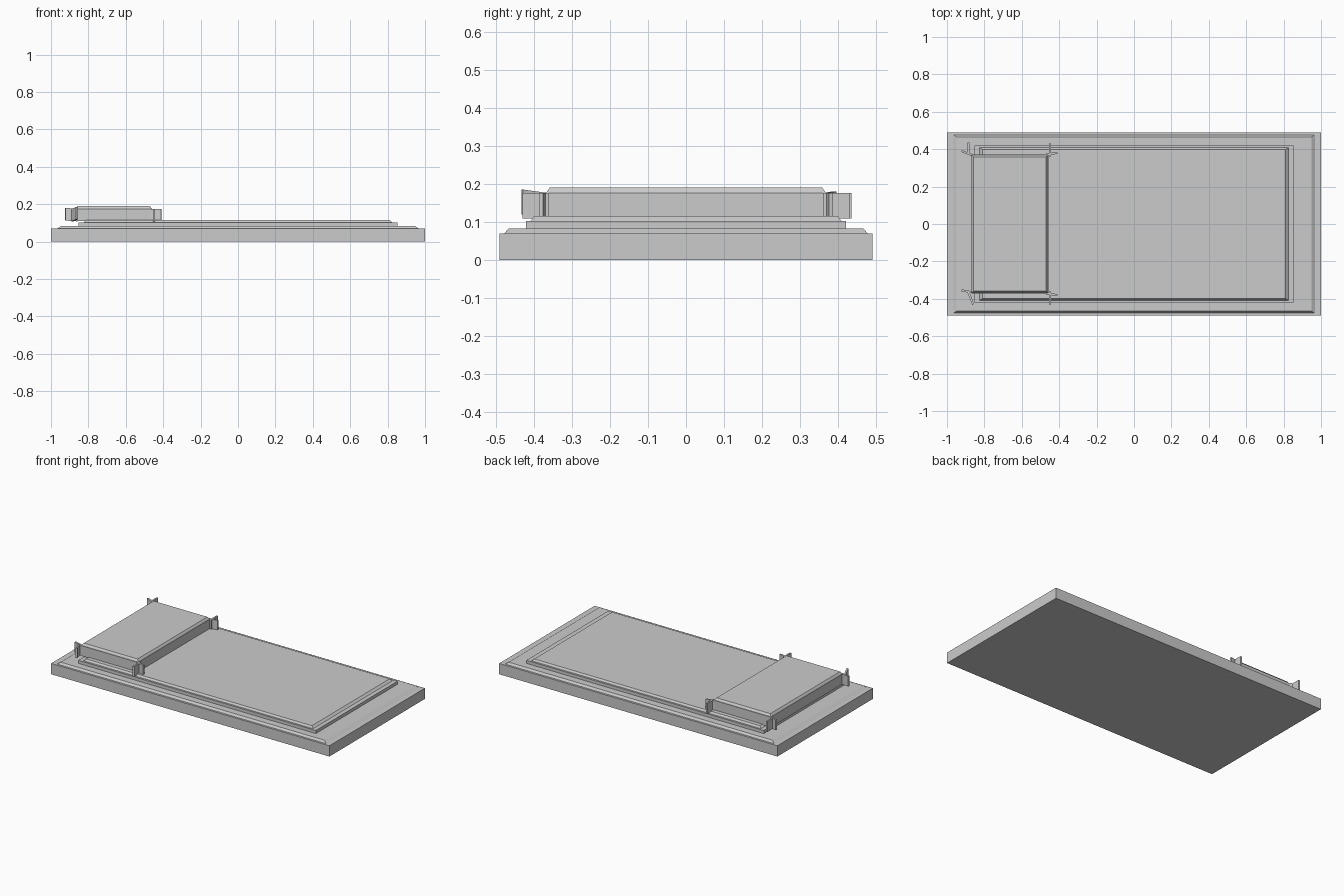
import bpy, bmesh
from mathutils import Vector

if "Cube" in bpy.data.objects:
    bpy.data.objects.remove(bpy.data.objects["Cube"])


def solid(name, bottom, top):
    """Closed prism between two matching four-point rings."""
    bm = bmesh.new()
    b = [bm.verts.new(p) for p in bottom]
    t = [bm.verts.new(p) for p in top]
    bm.faces.new(b[::-1])
    bm.faces.new(t)
    for i in range(4):
        j = (i + 1) % 4
        bm.faces.new((b[i], b[j], t[j], t[i]))
    bmesh.ops.recalc_face_normals(bm, faces=bm.faces)
    mesh = bpy.data.meshes.new(name)
    bm.to_mesh(mesh)
    bm.free()
    obj = bpy.data.objects.new(name, mesh)
    bpy.context.collection.objects.link(obj)
    return obj


def slab(name, cx, hx, hy, z0, z1, inset_x=0.0, inset_y=0.0):
    """Box with an optionally smaller top."""
    def ring(a, b, z):
        return [(cx - a, -b, z), (cx + a, -b, z), (cx + a, b, z), (cx - a, b, z)]
    return solid(name, ring(hx, hy, z0), ring(hx - inset_x, hy - inset_y, z1))


def plate(name, start, end, z_start, z_end, thick=0.011):
    """Thin upright tab from start to end, with a z range at each end."""
    a, b = Vector(start), Vector(end)
    d = (b - a).normalized()
    n = Vector((-d.y, d.x)) * thick / 2
    pts = [(a - n, z_start), (b - n, z_end), (b + n, z_end), (a + n, z_start)]
    return solid(name, [(p.x, p.y, z[0]) for p, z in pts],
                 [(p.x, p.y, z[1]) for p, z in pts])


# Stepped bed: base, chamfered riser, mattress, chamfered cover
slab("base", 0, 1.0, 0.49, 0.0, 0.07)
slab("base_step", 0, 0.967, 0.477, 0.07, 0.083, 0.019, 0.011)
slab("mattress", 0, 0.853, 0.42, 0.083, 0.103)
slab("mattress_top", 0, 0.825, 0.408, 0.103, 0.115, 0.014, 0.009)

# Raised block at the left end with a chamfered top
slab("pillow", -0.664, 0.206, 0.372, 0.11, 0.176)
slab("pillow_top", -0.664, 0.204, 0.368, 0.176, 0.19, 0.011, 0.01)

# Pairs of tabs at the pillow corners
level = (0.109, 0.176)
low = (0.113, 0.18)
tilted = (0.12, 0.185)
for side, label in ((-1, "front"), (1, "back")):
    plate(f"{label}_right_tab_y", (-0.45, side * 0.36), (-0.45, side * 0.43), level, level)
    plate(f"{label}_right_tab_x", (-0.47, side * 0.37), (-0.41, side * 0.381), level, level)
    plate(f"{label}_left_tab_x", (-0.86, side * 0.366),
          (-0.922, side * (0.355 if side < 0 else 0.39)), level, low)
plate("back_left_tab_y", (-0.884, 0.372), (-0.884, 0.435), level, level)
plate("front_left_tab_y", (-0.885, -0.365), (-0.86, -0.43), level, tilted)
